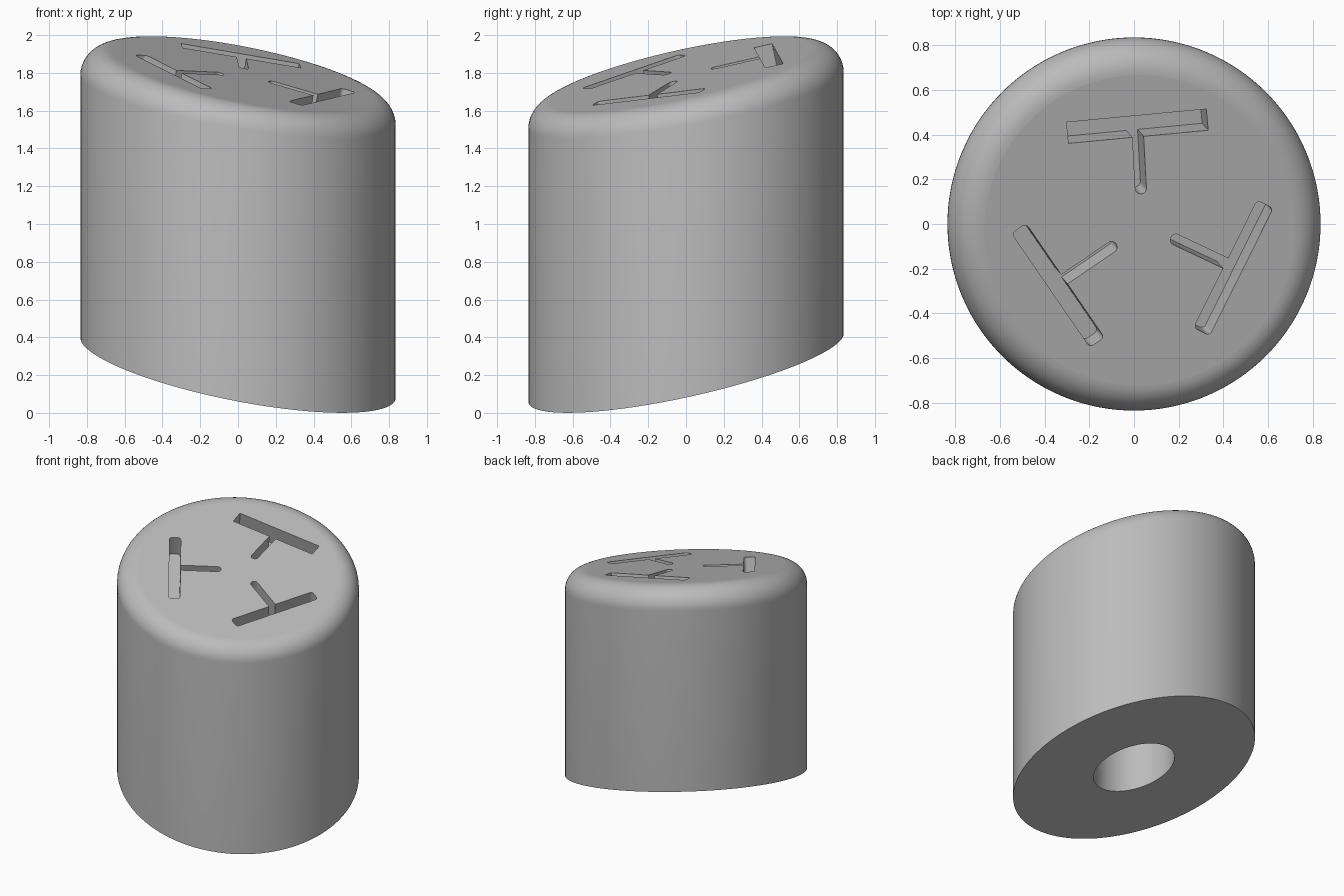
import bpy, bmesh, math
from mathutils import Vector

if "Cube" in bpy.data.objects:
    bpy.data.objects.remove(bpy.data.objects["Cube"], do_unlink=True)

R, FILLET, HOLE_R = 0.835, 0.14, 0.28
SLOPE_X, SLOPE_Y = -0.19, 0.215          # tilt shared by both end faces
Z_BOTTOM, Z_TOP = 0.24, 1.80             # heights of the end faces on the axis
HOLE_DEPTH, SLOT_DEPTH = 1.1, 0.15
N, ARC = 128, 12
normal = Vector((-SLOPE_X, -SLOPE_Y, 1)).normalized()

grey = bpy.data.materials.new("plain grey")
grey.use_nodes = True
grey.diffuse_color = (0.5, 0.5, 0.5, 1)
grey.node_tree.nodes["Principled BSDF"].inputs["Base Color"].default_value = (0.5, 0.5, 0.5, 1)


def on_plane(x, y, z):
    return Vector((x, y, z + SLOPE_X * x + SLOPE_Y * y))


def directions():
    for i in range(N):
        a = 2 * math.pi * i / N
        yield Vector((math.cos(a), math.sin(a), 0))


def make_object(name, bm):
    bmesh.ops.recalc_face_normals(bm, faces=bm.faces)
    mesh = bpy.data.meshes.new(name)
    bm.to_mesh(mesh)
    bm.free()
    mesh.materials.append(grey)
    ob = bpy.data.objects.new(name, mesh)
    bpy.context.collection.objects.link(ob)
    return ob


def flat_ring(radius, z):
    return [on_plane(d.x * radius, d.y * radius, z) for d in directions()]


def fillet_ring(t):
    # arc of a ball rolling inside the wall and the tilted top
    points = []
    for d in directions():
        p = d * (R - FILLET)
        centre = on_plane(p.x, p.y, Z_TOP - FILLET / normal.z)
        angle = d.angle(normal)
        blend = (d * math.sin((1 - t) * angle) + normal * math.sin(t * angle)) / math.sin(angle)
        points.append(centre + blend * FILLET)
    return points


# Body: blind hole, bottom face, wall, rounded rim and top face
rings = [flat_ring(HOLE_R, Z_BOTTOM + HOLE_DEPTH), flat_ring(HOLE_R, Z_BOTTOM), flat_ring(R, Z_BOTTOM)]
rings += [fillet_ring(k / ARC) for k in range(ARC + 1)]
bm = bmesh.new()
loops = [[bm.verts.new(p) for p in ring] for ring in rings]
for low, high in zip(loops, loops[1:]):
    for i in range(N):
        j = (i + 1) % N
        bm.faces.new((low[i], low[j], high[j], high[i]))
bm.faces.new(loops[0])
bm.faces.new(loops[-1])
body = make_object("slanted_cylinder", bm)


def slot_cutter(start, end, width, radius):
    # rounded bar drawn in plan, laid on the top face and sunk square to it
    a, b = Vector(start), Vector(end)
    along = (b - a).normalized()
    side = Vector((-along.y, along.x))
    mid, half, w = (a + b) / 2, (b - a).length / 2, width / 2
    outline = []
    for sx, sy, turn in ((1, 1, 0), (-1, 1, 1), (-1, -1, 2), (1, -1, 3)):
        for k in range(7 if radius else 1):
            ang = (turn + k / 6) * math.pi / 2
            u = sx * (half - radius) + radius * math.cos(ang)
            v = sy * (w - radius) + radius * math.sin(ang)
            if not radius:
                u, v = sx * half, sy * w
            outline.append(mid + along * u + side * v)
    bm = bmesh.new()
    surface = [on_plane(p.x, p.y, Z_TOP) for p in outline]
    top = [bm.verts.new(p + normal * 0.05) for p in surface]
    low = [bm.verts.new(p - normal * SLOT_DEPTH) for p in surface]
    bm.faces.new(top)
    bm.faces.new(low[::-1])
    for i in range(len(top)):
        j = (i + 1) % len(top)
        bm.faces.new((top[i], low[i], low[j], top[j]))
    cutter = make_object("slot_cutter", bm)
    cutter.hide_render = True
    return cutter


# Three T-shaped slots: crossbar, then stem
slots = [
    ((-0.297, 0.408), (0.328, 0.467), 0.095, 0),
    ((0.015, 0.45), (0.032, 0.135), 0.05, 0.024),
    ((-0.515, -0.02), (-0.165, -0.53), 0.078, 0.02),
    ((-0.33, -0.26), (-0.08, -0.09), 0.05, 0.024),
    ((0.587, 0.088), (0.303, -0.482), 0.08, 0.02),
    ((0.43, -0.185), (0.165, -0.06), 0.05, 0.024),
]
bpy.context.view_layer.objects.active = body
body.select_set(True)
for slot in slots:
    cutter = slot_cutter(*slot)
    mod = body.modifiers.new("cut_slot", "BOOLEAN")
    mod.operation, mod.solver, mod.object = "DIFFERENCE", "EXACT", cutter
    bpy.ops.object.modifier_apply(modifier=mod.name)
    bpy.data.objects.remove(cutter, do_unlink=True)

# Smooth wall and rim, crisp flat end faces
bpy.ops.object.shade_smooth_by_angle(angle=math.radians(30))
for face in body.data.polygons:
    if abs(face.normal.dot(normal)) > 0.9995:
        face.use_smooth = False
